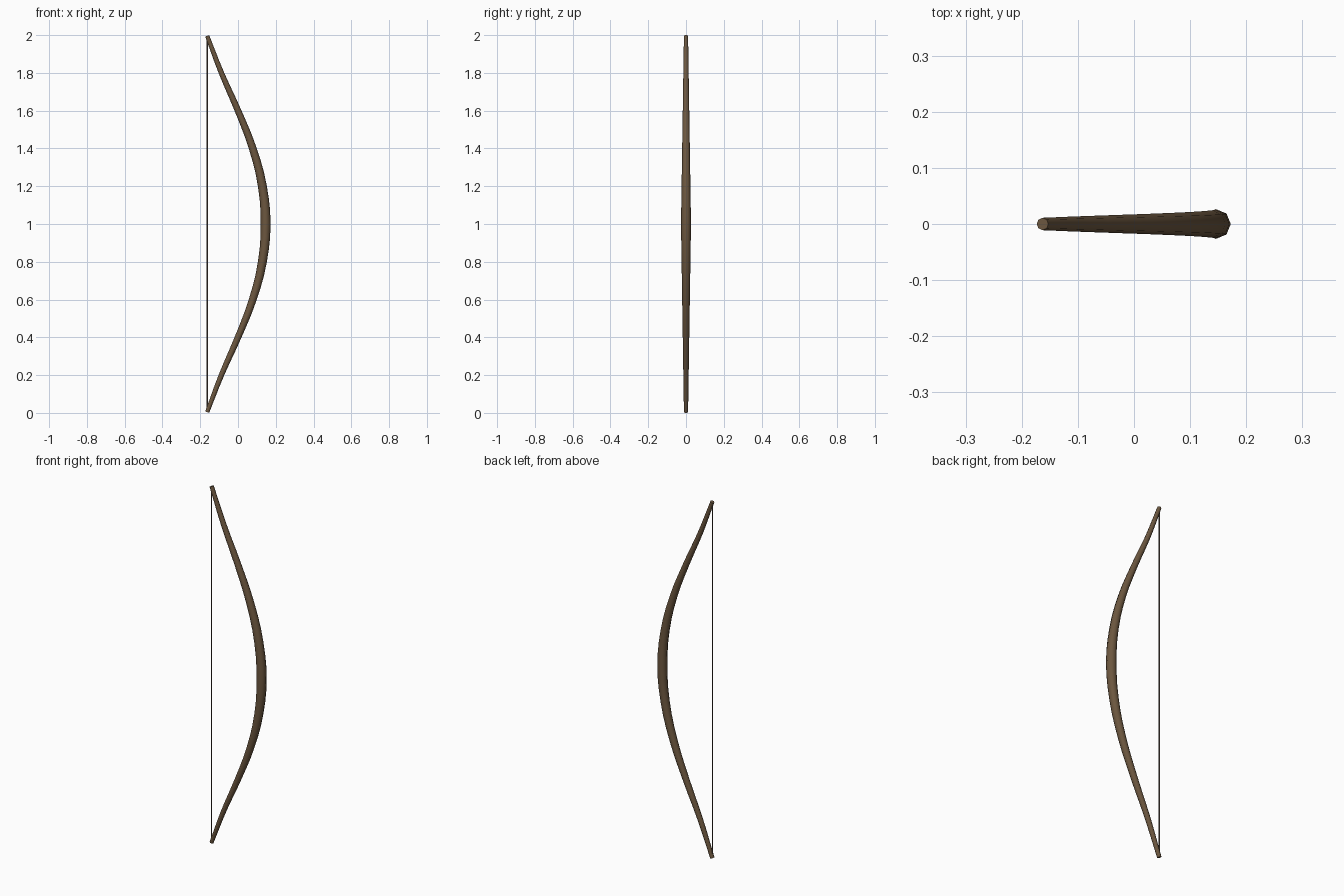
import bpy

if "Cube" in bpy.data.objects:
    bpy.data.objects.remove(bpy.data.objects["Cube"])


def material(name, rgb):
    mat = bpy.data.materials.new(name)
    mat.diffuse_color = (*rgb, 1)
    mat.use_nodes = True
    mat.node_tree.nodes["Principled BSDF"].inputs["Base Color"].default_value = mat.diffuse_color
    return mat


def tube(name, points, radii, bevel_res, mat):
    """Sweep a round section along a smooth path, then turn it into a mesh."""
    cu = bpy.data.curves.new(name, 'CURVE')
    cu.dimensions = '3D'
    cu.bevel_depth = 1.0
    cu.bevel_resolution = bevel_res
    cu.use_fill_caps = True
    cu.resolution_u = 3
    sp = cu.splines.new('BEZIER')
    sp.bezier_points.add(len(points) - 1)
    for bp, (x, z), r in zip(sp.bezier_points, points, radii):
        bp.co = (x, 0, z)
        bp.radius = r
        bp.handle_left_type = bp.handle_right_type = 'AUTO'
    ob = bpy.data.objects.new(name, cu)
    bpy.context.collection.objects.link(ob)
    bpy.ops.object.select_all(action='DESELECT')
    bpy.context.view_layer.objects.active = ob
    ob.select_set(True)
    bpy.ops.object.convert(target='MESH')
    ob = bpy.context.object
    ob.data.materials.clear()
    ob.data.materials.append(mat)
    bpy.ops.object.shade_smooth_by_angle(angle=0.87)
    return ob


wood = material("wood", (0.15, 0.095, 0.05))
cord = material("cord", (0.12, 0.09, 0.07))

# Recurved stave: lower half path, mirrored for the upper half
half = [(-0.163, 0.004), (-0.088, 0.2), (0.0, 0.4), (0.078, 0.6), (0.129, 0.8)]
path = half + [(0.146, 1.0)] + [(x, 2 - z) for x, z in reversed(half)]
radii = [0.0265 - 0.0155 * abs(z - 1) for x, z in path]
tube("bow_stave", path, radii, 2, wood)

# Taut string between the tips
tube("bow_string", [(-0.163, 0.01), (-0.163, 1.99)], [0.003, 0.003], 1, cord)
